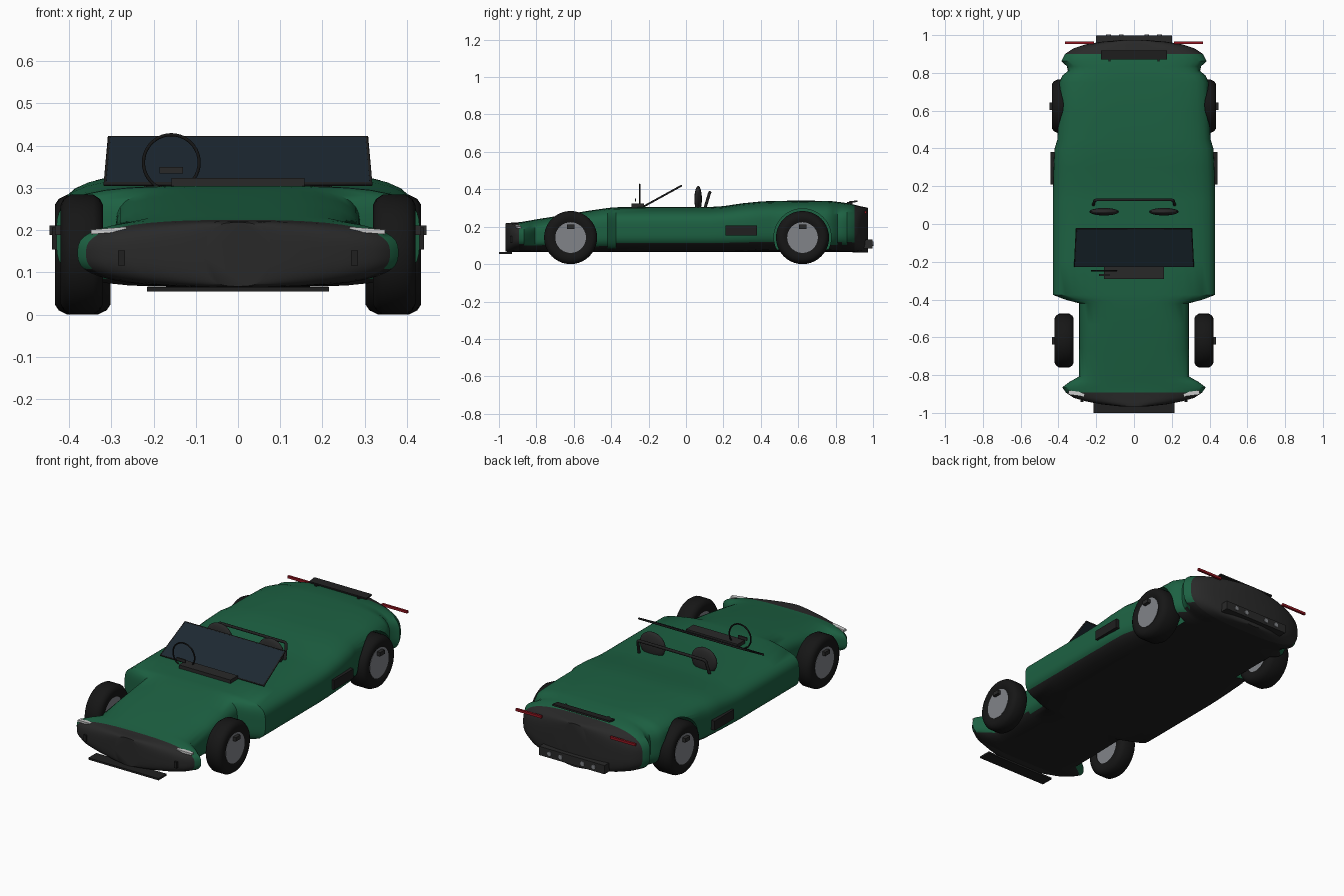
import bpy, bmesh, math
from mathutils import Vector

if "Cube" in bpy.data.objects:
    bpy.data.objects.remove(bpy.data.objects["Cube"])


def mat(name, r, g, b):
    m = bpy.data.materials.new(name)
    m.diffuse_color = (r, g, b, 1)
    m.use_nodes = True
    m.node_tree.nodes["Principled BSDF"].inputs["Base Color"].default_value = m.diffuse_color
    return m


GREEN = mat("green paint", 0.012, 0.12, 0.055)
BLACK = mat("black trim", 0.014, 0.014, 0.014)
DARK = mat("dark grey", 0.022, 0.022, 0.022)
RUBBER = mat("rubber", 0.008, 0.008, 0.008)
METAL = mat("metal", 0.22, 0.23, 0.25)
GLASS = mat("tinted glass", 0.012, 0.022, 0.032)
RED = mat("red lamp", 0.3, 0.008, 0.015)
WHITE = mat("white lamp", 0.85, 0.85, 0.85)


def finish(bm, name, *mats, angle=40):
    me = bpy.data.meshes.new(name)
    bmesh.ops.recalc_face_normals(bm, faces=bm.faces)
    bm.to_mesh(me)
    bm.free()
    ob = bpy.data.objects.new(name, me)
    bpy.context.collection.objects.link(ob)
    for m in mats:
        me.materials.append(m)
    smooth(ob, angle)
    return ob


def smooth(ob, angle=40):
    bpy.ops.object.select_all(action='DESELECT')
    ob.select_set(True)
    bpy.context.view_layer.objects.active = ob
    bpy.ops.object.shade_smooth_by_angle(angle=math.radians(angle))


def box(name, loc, size, m, rot=(0, 0, 0)):
    bm = bmesh.new()
    bmesh.ops.create_cube(bm, size=1)
    bmesh.ops.scale(bm, vec=size, verts=bm.verts)
    ob = finish(bm, name, m, angle=20)
    ob.location, ob.rotation_euler = loc, rot
    return ob


def lathe_x(name, profile, loc, m, steps=40):
    """Spin (x, radius) points about the x axis."""
    bm = bmesh.new()
    vs = [bm.verts.new((x, 0, r)) for x, r in profile]
    es = [bm.edges.new(p) for p in zip(vs, vs[1:])]
    bmesh.ops.spin(bm, geom=vs + es, axis=(1, 0, 0), cent=(0, 0, 0),
                   angle=math.tau, steps=steps)
    bmesh.ops.remove_doubles(bm, verts=bm.verts, dist=1e-5)
    ob = finish(bm, name, m)
    ob.location = loc
    return ob


def tube(name, pts, r, m, cyclic=False):
    cu = bpy.data.curves.new(name, 'CURVE')
    cu.dimensions, cu.bevel_depth, cu.bevel_resolution = '3D', r, 3
    sp = cu.splines.new('POLY')
    sp.points.add(len(pts) - 1)
    for p, co in zip(sp.points, pts):
        p.co = (*co, 1)
    sp.use_cyclic_u, cu.use_fill_caps = cyclic, True
    cu.materials.append(m)
    ob = bpy.data.objects.new(name, cu)
    bpy.context.collection.objects.link(ob)
    return ob


# Body: superellipse sections (y, half width, bottom z, top z, exponent)
SECTIONS = [
    (-0.965, 0.08, 0.067, 0.218, 2.8), (-0.955, 0.17, 0.066, 0.22, 2.8),
    (-0.94, 0.25, 0.065, 0.221, 2.8), (-0.92, 0.32, 0.065, 0.222, 2.8),
    (-0.893, 0.36, 0.065, 0.224, 2.8), (-0.865, 0.38, 0.065, 0.228, 2.9),
    (-0.835, 0.34, 0.065, 0.233, 3.1), (-0.808, 0.292, 0.065, 0.238, 3.5),
    (-0.66, 0.29, 0.065, 0.262, 4), (-0.53, 0.29, 0.065, 0.284, 4),
    (-0.42, 0.29, 0.065, 0.3, 4), (-0.40, 0.365, 0.065, 0.302, 4),
    (-0.375, 0.43, 0.065, 0.304, 4), (-0.2, 0.43, 0.065, 0.305, 4),
    (0.12, 0.43, 0.065, 0.305, 4), (0.2, 0.428, 0.065, 0.31, 4),
    (0.3, 0.425, 0.065, 0.325, 4), (0.4, 0.42, 0.065, 0.335, 4),
    (0.45, 0.405, 0.065, 0.337, 4), (0.6, 0.4, 0.065, 0.34, 4),
    (0.75, 0.395, 0.065, 0.338, 4), (0.785, 0.38, 0.065, 0.336, 3.8),
    (0.81, 0.35, 0.065, 0.333, 3.6), (0.835, 0.355, 0.065, 0.33, 3.4),
    (0.862, 0.385, 0.065, 0.326, 3.2), (0.9, 0.365, 0.063, 0.318, 3),
    (0.93, 0.32, 0.062, 0.31, 3), (0.95, 0.26, 0.062, 0.306, 3),
    (0.965, 0.17, 0.062, 0.303, 3), (0.973, 0.08, 0.063, 0.3, 3)]
N = 56
bm = bmesh.new()
rings = []
for y, w, z0, z1, n in SECTIONS:
    ring = []
    for i in range(N):
        a = math.tau * i / N
        c, s = math.cos(a), math.sin(a)
        # even out the sampling along the rounded rectangle
        k = (abs(c) ** n + abs(s) ** n) ** (-1 / n)
        ring.append(bm.verts.new((w * k * c, y, (z0 + z1) / 2 + (z1 - z0) / 2 * k * s)))
    rings.append(ring)
for a, b in zip(rings, rings[1:]):
    for i in range(N):
        j = (i + 1) % N
        bm.faces.new((a[i], a[j], b[j], b[i]))
bm.faces.new(rings[0])
bm.faces.new(rings[-1])
bmesh.ops.recalc_face_normals(bm, faces=bm.faces)
for f in bm.faces:
    y = f.calc_center_median().y
    if y < -0.893 or y > 0.9:
        f.material_index = 2
    elif f.normal.z < -0.7:
        f.material_index = 1
body = finish(bm, "body", GREEN, BLACK, DARK)

# Rear wheel arches cut from the body
for s in (-1, 1):
    cut = lathe_x("arch_cutter", [(-0.1, 0), (-0.1, 0.153), (0.1, 0.153), (0.1, 0)],
                  (s * 0.39, 0.623, 0.143), GREEN, 48)
    cut.hide_render = True
    mod = body.modifiers.new("arch", 'BOOLEAN')
    mod.operation, mod.object, mod.solver = 'DIFFERENCE', cut, 'EXACT'
    bpy.context.view_layer.objects.active = body
    bpy.ops.object.modifier_apply(modifier=mod.name)
    bpy.data.objects.remove(cut)
smooth(body)

# Wheels: tyre, hub disc and brake block
for label, y, xin, xout in (("front", -0.617, 0.32, 0.42), ("rear", 0.623, 0.302, 0.434)):
    for s in (-1, 1):
        h, R = (xout - xin) / 2, 0.142
        half = [(h * 0.86, 0.08), (h, 0.098), (h, 0.118), (h * 0.86, 0.132), (h * 0.55, R)]
        prof = half + [(-x, r) for x, r in reversed(half)] + half[:1]
        mid = s * (xin + xout) / 2
        lathe_x(label + "_tyre", prof, (mid, y, R), RUBBER)
        lathe_x(label + "_hub", [(-h * 0.8, 0), (-h * 0.8, 0.082), (h * 0.9, 0.082), (h * 0.9, 0)]
                if s > 0 else [(-h * 0.9, 0), (-h * 0.9, 0.082), (h * 0.8, 0.082), (h * 0.8, 0)],
                (mid, y, R), METAL)
        box(label + "_brake_block", (s * (xout - 0.002), y, 0.2), (0.03, 0.04, 0.022), DARK)

# Paired details on both sides
for s in (-1, 1):
    box("side_vent", (s * 0.43, 0.295, 0.18), (0.022, 0.17, 0.052), BLACK)
    box("headlight", (s * 0.305, -0.897, 0.199), (0.085, 0.022, 0.011), WHITE,
        (0, s * 0.08, s * 0.12))
    box("nose_duct", (s * 0.276, -0.922, 0.134), (0.016, 0.04, 0.035), BLACK)
    box("tail_light", (s * 0.288, 0.96, 0.277), (0.155, 0.012, 0.013), RED)
    box("spoiler_strut", (s * 0.13, 0.875, 0.322), (0.01, 0.03, 0.022), BLACK)
    bm = bmesh.new()
    bmesh.ops.create_uvsphere(bm, u_segments=24, v_segments=14, radius=1)
    bmesh.ops.scale(bm, vec=(0.078, 0.02, 0.07), verts=bm.verts)
    finish(bm, "headrest", DARK).location = (s * 0.158, 0.065, 0.348)
    for x in (0.067, 0.135):
        lathe = lathe_x("exhaust_tip", [(-0.012, 0), (-0.012, 0.012), (0.012, 0.012), (0.012, 0)],
                        (s * x, 0.99, 0.108), METAL, 16)
        lathe.rotation_euler = (0, 0, math.pi / 2)

# Splitter, exhaust box, spoiler and dash
box("front_splitter", (0, -0.965, 0.06), (0.43, 0.07, 0.01), BLACK)
box("exhaust_box", (0, 0.975, 0.108), (0.4, 0.045, 0.048), DARK)
box("tail_spoiler", (0, 0.895, 0.334), (0.35, 0.046, 0.009), BLACK, (0.12, 0, 0))
box("dashboard", (0, -0.258, 0.312), (0.315, 0.065, 0.022), DARK)
box("dash_display", (-0.158, -0.27, 0.342), (0.055, 0.008, 0.016), DARK)

# Windscreen: glass sheet with a tube frame
corners = [Vector(p) for p in ((-0.315, -0.225, 0.309), (0.315, -0.225, 0.309),
                               (0.305, -0.025, 0.419), (-0.305, -0.025, 0.419))]
off = Vector((0, -0.11, 0.2)).normalized() * 0.003
bm = bmesh.new()
lo = [bm.verts.new(p - off) for p in corners]
hi = [bm.verts.new(p + off) for p in corners]
bm.faces.new(lo)
bm.faces.new(hi)
for i in range(4):
    j = (i + 1) % 4
    bm.faces.new((lo[i], lo[j], hi[j], hi[i]))
finish(bm, "windscreen_glass", GLASS, angle=20)
tube("windscreen_frame", corners, 0.005, BLACK, True)

# Steering wheel and roll bar
tube("steering_wheel", [(-0.158 + 0.066 * math.cos(math.tau * i / 40), -0.247,
                         0.36 + 0.066 * math.sin(math.tau * i / 40)) for i in range(40)],
     0.004, RUBBER, True)
tube("roll_bar", [(-0.216, 0.1, 0.295), (-0.208, 0.124, 0.375), (-0.198, 0.128, 0.383),
                  (0.198, 0.128, 0.383), (0.208, 0.124, 0.375), (0.216, 0.1, 0.295)],
     0.008, BLACK)
